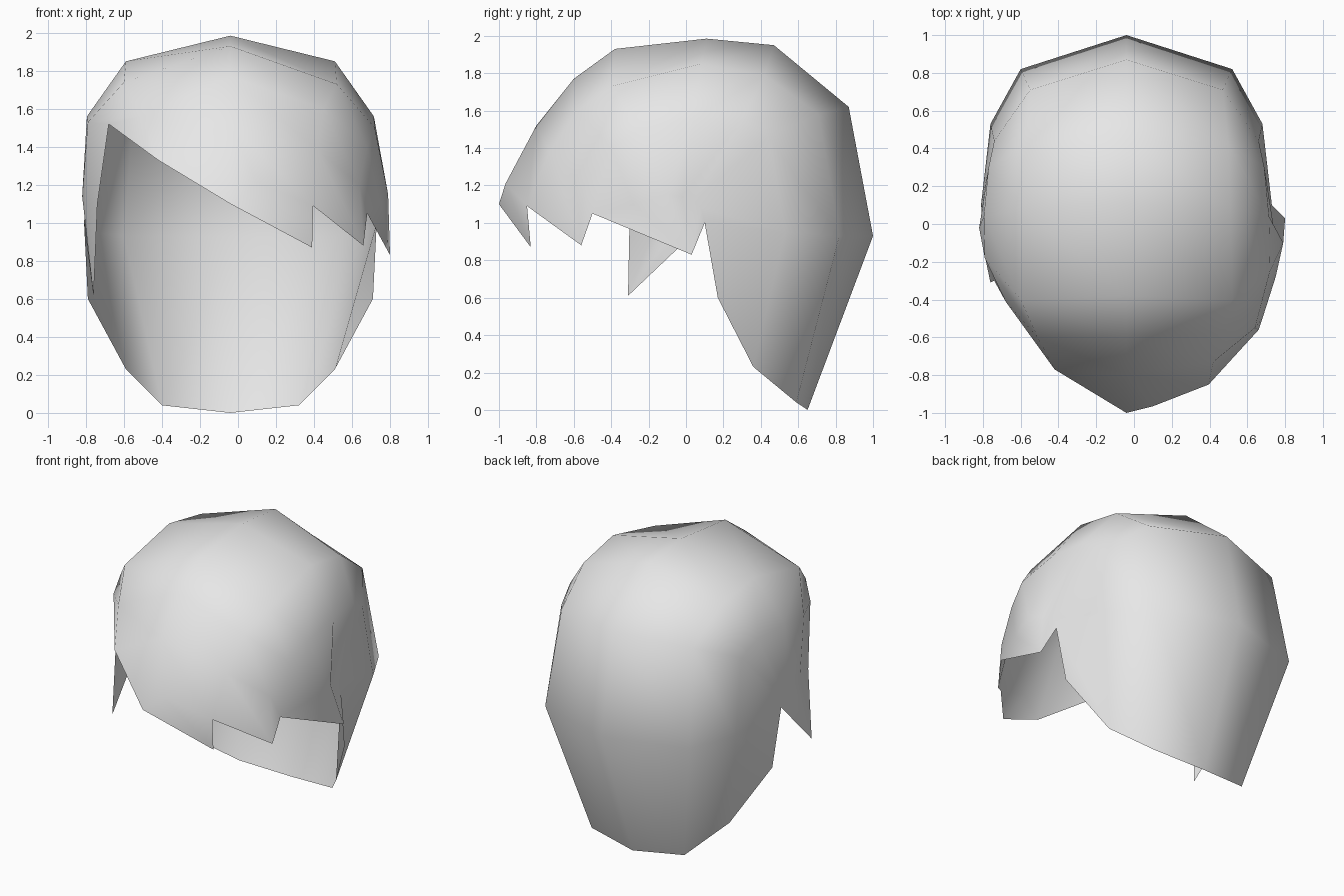
import bpy
import bmesh
from mathutils import Vector

cube = bpy.data.objects.get("Cube")
if cube:
    bpy.data.objects.remove(cube, do_unlink=True)

CX = -0.04  # centre line of the hair

# One grey material
mat = bpy.data.materials.new("light_grey")
mat.use_nodes = True
grey = (0.8, 0.8, 0.8, 1.0)
mat.diffuse_color = grey
mat.node_tree.nodes["Principled BSDF"].inputs["Base Color"].default_value = grey

bm = bmesh.new()


def vert(x, y, z):
    return bm.verts.new((x, y, z))


def face(*vs):
    bm.faces.new(vs)


def arc(half):
    """Mirrored section across the head: ear, side, side, centre, side, side, ear."""
    right = [vert(CX - x, y, z) for x, y, z in reversed(half[1:])]
    left = [vert(CX + x, y, z) for x, y, z in half]
    return right + left


def bridge(a, b):
    for i in range(len(a) - 1):
        face(a[i], a[i + 1], b[i + 1], b[i])


def fan(tip, chain):
    for a, b in zip(chain, chain[1:]):
        face(tip, a, b)


# Symmetric sections fanning from the nape over the crown
nape = arc([(0, .65, 0), (.36, .59, .04), (.55, .36, .23), (.75, .17, .60)])
back = arc([(0, 1.0, .93), (.56, .82, .93), (.72, .53, .95), (.77, .10, 1.0)])
upper = arc([(0, .87, 1.62), (.51, .71, 1.58), (.70, .44, 1.46), (.765, .08, 1.08)])
crown_back = arc([(0, .47, 1.95), (.54, .42, 1.79), (.73, .30, 1.55), (.77, .04, 1.12)])
crown = arc([(0, .11, 1.985), (.55, .08, 1.85), (.755, .04, 1.56), (.78, -.02, 1.14)])

# Lopsided front sections
brow = [vert(*p) for p in [(-.80, -.12, 1.10), (-.79, -.18, 1.53), (-.60, -.40, 1.74),
                           (CX, -.38, 1.93), (.52, -.40, 1.73), (.72, -.25, 1.50),
                           (.79, -.10, 1.15)]]
parting = [vert(*p) for p in [(-.74, -.30, 1.10), (-.68, -.41, 1.52), (-.51, -.60, 1.56),
                              (CX, -.60, 1.77), (.45, -.58, 1.60), (.68, -.40, 1.40),
                              (.75, -.28, 1.10)]]
sections = [nape, back, upper, crown_back, crown, brow, parting]
for a, b in zip(sections, sections[1:]):
    bridge(a, b)

# Swept fringe
sweep = vert(-.42, -.77, 1.33)
fringe = [sweep] + [vert(*p) for p in [(CX, -.80, 1.52), (.42, -.73, 1.38), (.64, -.55, 1.20)]]
bridge(parting[2:6], fringe)
face(parting[1], parting[2], sweep)

# Zigzag locks along the fringe
low = vert(CX, -1.0, 1.10)
lip = vert(.10, -.965, 1.21)
notch_a, tip_a = vert(.395, -.85, 1.09), vert(.39, -.83, .87)
notch_b, tip_b = vert(.68, -.50, 1.05), vert(.66, -.56, .88)
face(sweep, fringe[1], low)
face(fringe[1], lip, low)
face(fringe[1], fringe[2], notch_a, lip)
face(lip, notch_a, tip_a, low)
face(fringe[2], fringe[3], tip_b, notch_a)
face(fringe[3], notch_b, tip_b)
face(parting[5], parting[6], notch_b, fringe[3])

# Side locks in front of the ears
left_tip = vert(.80, .03, .83)
fan(left_tip, [notch_b] + [s[6] for s in reversed(sections[1:])])
right_tip = vert(-.76, -.31, .61)
fan(right_tip, [s[0] for s in sections[1:]])

# Point the shell outwards
bmesh.ops.recalc_face_normals(bm, faces=bm.faces[:])
middle = Vector((CX, 0, 1.0))
if sum(f.normal.dot(f.calc_center_median() - middle) for f in bm.faces) < 0:
    bmesh.ops.reverse_faces(bm, faces=bm.faces[:])
for f in bm.faces:
    f.smooth = True

mesh = bpy.data.meshes.new("hair_shell")
bm.to_mesh(mesh)
bm.free()
mesh.materials.append(mat)
hair = bpy.data.objects.new("hair_shell", mesh)
bpy.context.scene.collection.objects.link(hair)
